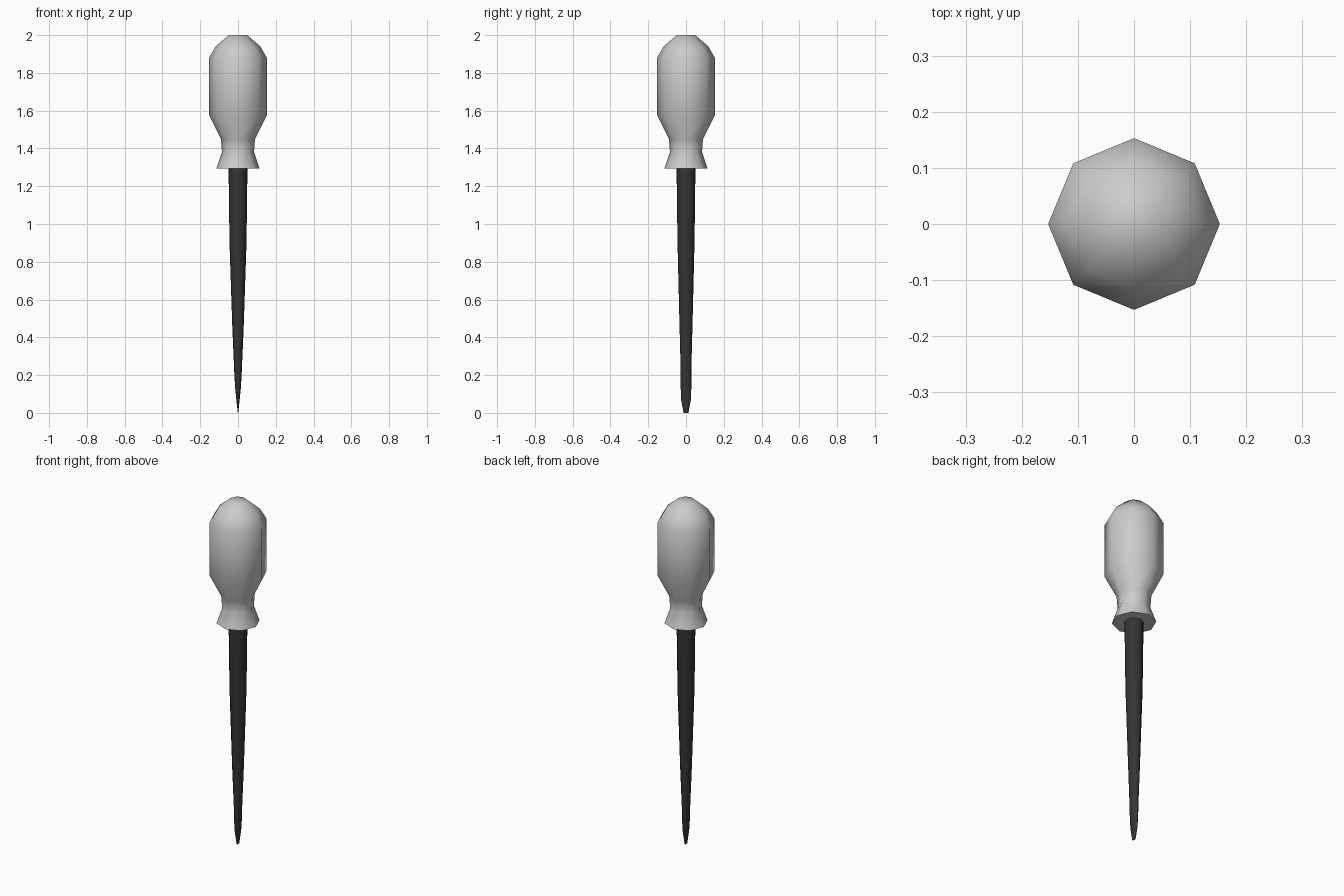
import bpy, bmesh
from math import cos, sin, tau, radians

if "Cube" in bpy.data.objects:
    bpy.data.objects.remove(bpy.data.objects["Cube"])


def loft(name, sides, rings, angle, color=None):
    """Skin elliptical rings given as (z, x radius, y radius), capped at both ends."""
    bm = bmesh.new()
    loops = [[bm.verts.new((rx * cos(tau * i / sides), ry * sin(tau * i / sides), z))
              for i in range(sides)] for z, rx, ry in rings]
    for a, b in zip(loops, loops[1:]):
        for i in range(sides):
            j = (i + 1) % sides
            bm.faces.new((a[i], a[j], b[j], b[i]))
    bm.faces.new(loops[0][::-1])
    bm.faces.new(loops[-1])
    bmesh.ops.recalc_face_normals(bm, faces=bm.faces)
    mesh = bpy.data.meshes.new(name)
    bm.to_mesh(mesh)
    bm.free()
    obj = bpy.data.objects.new(name, mesh)
    bpy.context.collection.objects.link(obj)
    if color:
        mat = bpy.data.materials.new(name + "_material")
        mat.diffuse_color = color
        mat.use_nodes = True
        mat.node_tree.nodes["Principled BSDF"].inputs["Base Color"].default_value = mat.diffuse_color
        mesh.materials.append(mat)
    bpy.ops.object.select_all(action='DESELECT')
    obj.select_set(True)
    bpy.context.view_layer.objects.active = obj
    bpy.ops.object.shade_smooth_by_angle(angle=radians(angle))
    return obj


# Octagonal handle with domed top, narrow neck and flared collar
handle_profile = [(1.293, 0.115), (1.38, 0.085), (1.45, 0.09), (1.575, 0.153),
                  (1.88, 0.153), (1.942, 0.117), (2.0, 0.048)]
loft("handle", 8, [(z, r, r) for z, r in handle_profile], 60)

# Dark tapered shaft, flattened to a blade along y at the tip
loft("shaft", 12, [(0.0, 0.001, 0.013), (0.07, 0.009, 0.026), (0.13, 0.015, 0.028),
                   (0.22, 0.020, 0.028), (0.45, 0.030, 0.034), (0.9, 0.045, 0.045),
                   (1.294, 0.050, 0.050)], 50, (0.035, 0.035, 0.037, 1))
